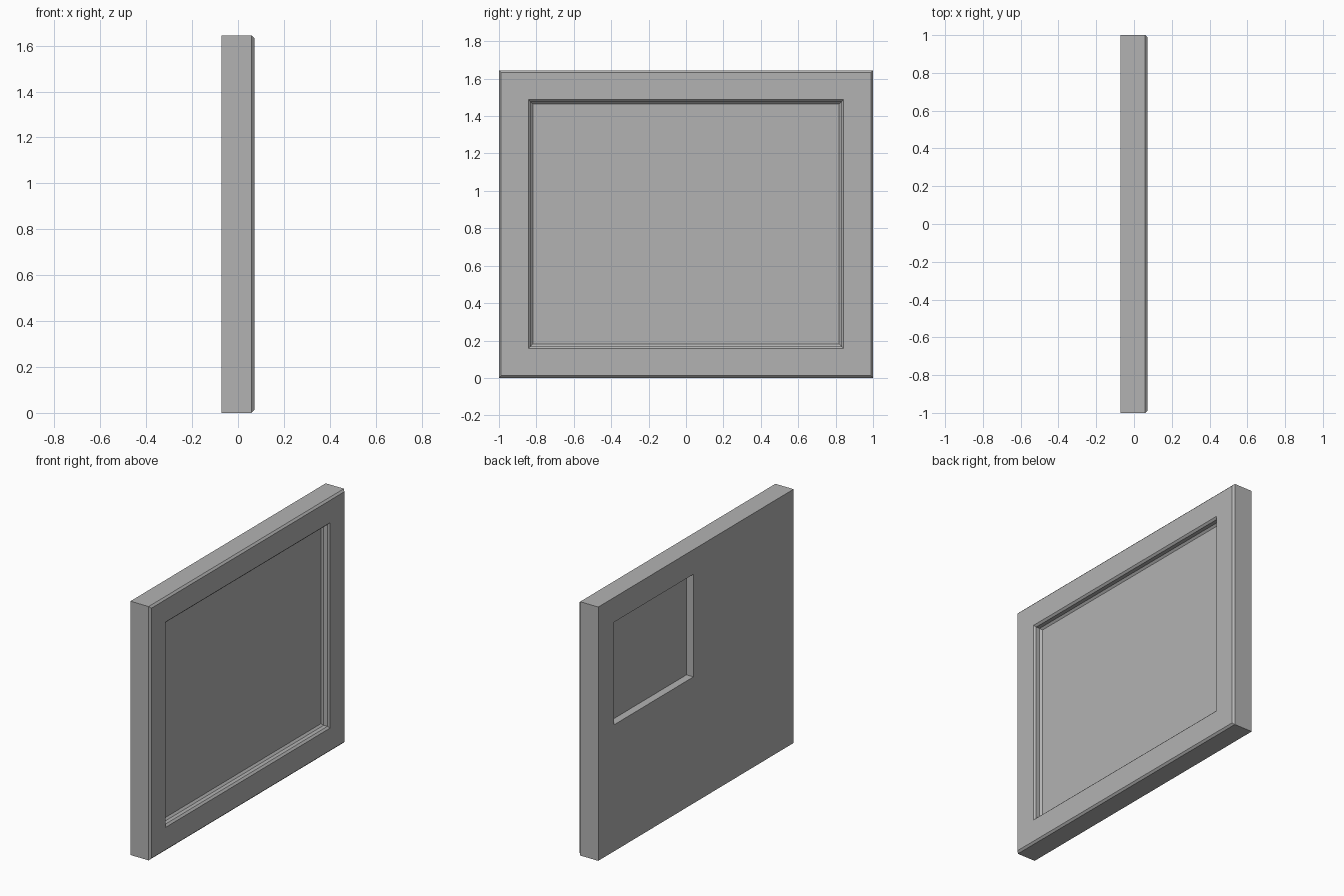
import bpy
import bmesh

cube = bpy.data.objects.get("Cube")
if cube:
    bpy.data.objects.remove(cube, do_unlink=True)

# Overall size
WIDTH, HEIGHT, HALF_DEPTH = 2.0, 1.645, 0.071
BEVEL = 0.012
RECESS = 0.05
BORDER = 0.157

grey = bpy.data.materials.new("plain grey")
grey.use_nodes = True
colour = (0.45, 0.45, 0.45, 1.0)
grey.diffuse_color = colour
grey.node_tree.nodes["Principled BSDF"].inputs["Base Color"].default_value = colour


def frame_ring(inset):
    """Rectangle of the panel outline moved inwards: y0, y1, z0, z1."""
    return (inset - WIDTH / 2, WIDTH / 2 - inset, inset, HEIGHT - inset)


def add_ring(bm, x, rect):
    y0, y1, z0, z1 = rect
    return [bm.verts.new((x, y, z)) for y, z in ((y0, z0), (y1, z0), (y1, z1), (y0, z1))]


# Off-centre square pocket in the back, behind one quarter of the recess
pocket = (0.025, 0.84, 0.82, 1.485)
back, front = -HALF_DEPTH, HALF_DEPTH

# Rectangles in order from the pocket floor, around the edge, to the recess floor
sections = [
    (back + RECESS, pocket),
    (back, pocket),
    (back, frame_ring(0)),
    (front - BEVEL, frame_ring(0)),
    (front, frame_ring(BEVEL)),
    (front, frame_ring(BORDER)),
    (front - BEVEL, frame_ring(BORDER + BEVEL)),
    (front - RECESS + BEVEL, frame_ring(BORDER + BEVEL)),
    (front - RECESS, frame_ring(BORDER + 2 * BEVEL)),
]

bm = bmesh.new()
rings = [add_ring(bm, x, rect) for x, rect in sections]
for a, b in zip(rings, rings[1:]):
    for i in range(4):
        j = (i + 1) % 4
        bm.faces.new((a[i], a[j], b[j], b[i]))
bm.faces.new(rings[0])
bm.faces.new(rings[-1])
bmesh.ops.recalc_face_normals(bm, faces=bm.faces[:])

mesh = bpy.data.meshes.new("framed_panel")
bm.to_mesh(mesh)
bm.free()
mesh.materials.append(grey)
panel = bpy.data.objects.new("framed_panel", mesh)
bpy.context.collection.objects.link(panel)
